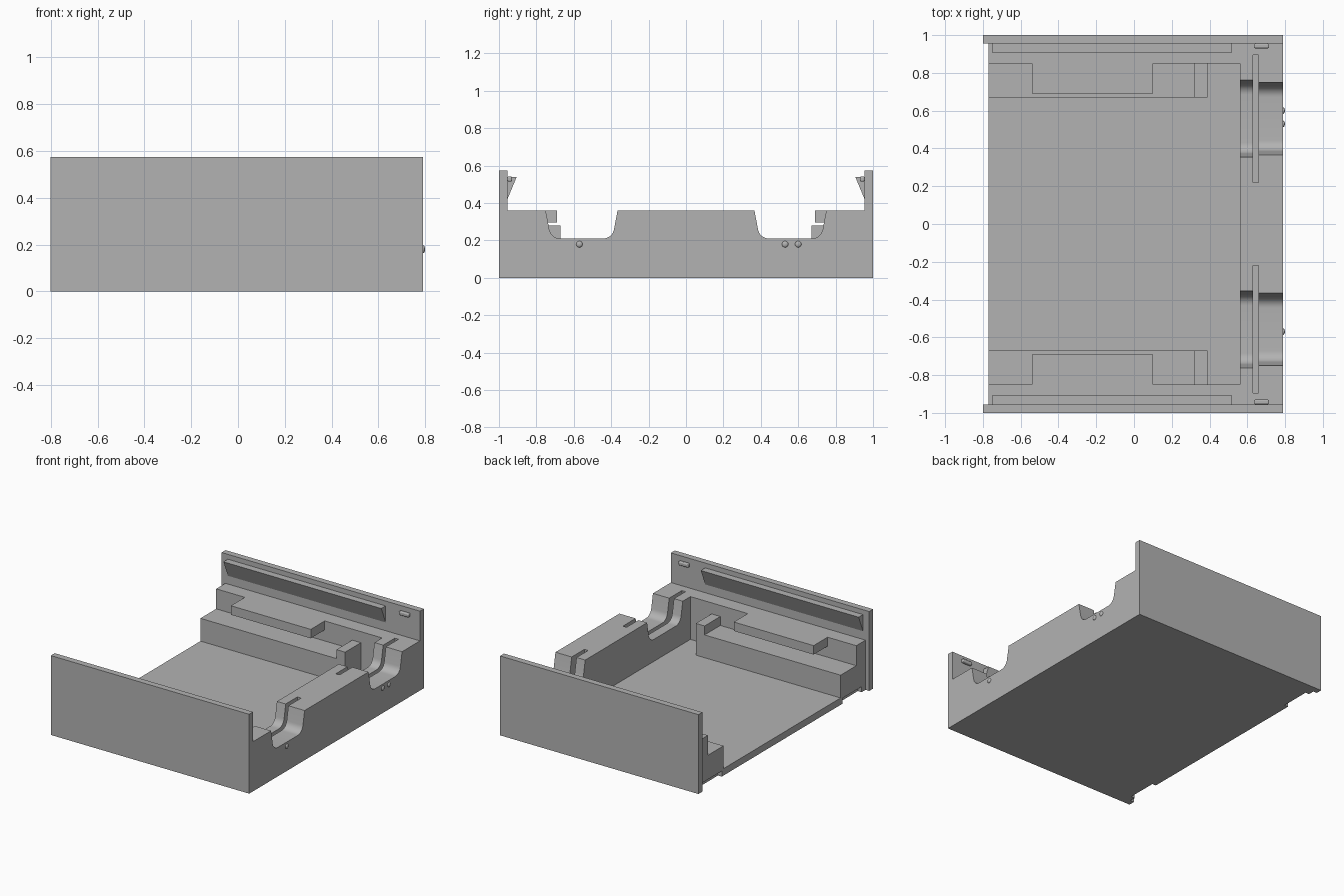
import bpy, bmesh, math
from mathutils import Vector

cube = bpy.data.objects.get("Cube")
if cube:
    bpy.data.objects.remove(cube, do_unlink=True)

grey = bpy.data.materials.new("plain grey")
grey.use_nodes = True
grey.diffuse_color = (0.45, 0.45, 0.45, 1)
grey.node_tree.nodes["Principled BSDF"].inputs["Base Color"].default_value = (0.45, 0.45, 0.45, 1)


def finish(name, bm):
    bmesh.ops.recalc_face_normals(bm, faces=bm.faces)
    mesh = bpy.data.meshes.new(name)
    bm.to_mesh(mesh)
    bm.free()
    mesh.materials.append(grey)
    obj = bpy.data.objects.new(name, mesh)
    bpy.context.collection.objects.link(obj)
    return obj


def prism(name, outline, x0, x1):
    """Extrude a y-z outline along x."""
    bm = bmesh.new()
    face = bm.faces.new([bm.verts.new((x0, y, z)) for y, z in outline])
    ext = bmesh.ops.extrude_face_region(bm, geom=[face])
    verts = [g for g in ext["geom"] if isinstance(g, bmesh.types.BMVert)]
    bmesh.ops.translate(bm, verts=verts, vec=(x1 - x0, 0, 0))
    return finish(name, bm)


def box(name, x, y, z):
    ya, yb = sorted(y)
    return prism(name, [(ya, z[0]), (yb, z[0]), (yb, z[1]), (ya, z[1])], *x)


def ball(name, centre, scale):
    bm = bmesh.new()
    bmesh.ops.create_uvsphere(bm, u_segments=20, v_segments=12, radius=1)
    for v in bm.verts:
        v.co = Vector(centre) + v.co * scale
    return finish(name, bm)


def cut(target, cutter):
    """Subtract the cutter, then remove it."""
    cutter.hide_render = True
    mod = target.modifiers.new("cut", "BOOLEAN")
    mod.operation, mod.solver, mod.object = "DIFFERENCE", "EXACT", cutter
    bpy.context.view_layer.objects.active = target
    bpy.ops.object.modifier_apply(modifier=mod.name)
    bpy.data.objects.remove(cutter, do_unlink=True)


def smooth(obj):
    bpy.ops.object.select_all(action="DESELECT")
    obj.select_set(True)
    bpy.context.view_layer.objects.active = obj
    bpy.ops.object.shade_smooth_by_angle(angle=math.radians(30))


def trough(side, grow):
    """Outline of a tapered trough with rounded lower corners."""
    mid, half, r = 0.558, 0.174 + grow, 0.06
    right = [(half - r + r * math.sin(a), 0.27 - r * math.cos(a))
             for a in [math.radians(80) * i / 8 for i in range(9)]]
    right.append((half + 0.018, 0.36))
    right.append((half + 0.018, 0.45))
    pts = right + [(-y, z) for y, z in reversed(right)]
    return [(side * (mid + y), z) for y, z in pts]


# Floor and the raised block along the right edge
box("floor", (-0.77, 0.56), (-0.67, 0.67), (0, 0.05))
block = box("side_block", (0.56, 0.79), (-0.955, 0.955), (0, 0.36))
for s in (1, -1):
    cut(block, prism("outer_trough", trough(s, 0), 0.645, 0.85))
    cut(block, prism("inner_trough", trough(s, 0.012), 0.5, 0.645))
    cut(block, box("slot", (0.63, 0.66), (s * 0.22, s * 0.895), (0.16, 0.5)))
smooth(block)

# Matching parts at both ends
for s, end in ((1, "back"), (-1, "front")):
    box(end + "_wall", (-0.8, 0.79), (s * 0.955, s), (0, 0.575))
    ledge = box(end + "_high_ledge", (-0.77, 0.56), (s * 0.85, s * 0.955), (0, 0.36))
    step = box(end + "_low_ledge", (-0.77, 0.39), (s * 0.67, s * 0.85), (0, 0.215))
    box(end + "_floor_strip", (0.39, 0.56), (s * 0.67, s * 0.85), (0, 0.05))
    for part in (ledge, step):
        cut(part, box("notch", (-0.9, -0.74), (s * 0.69, s * 0.91), (-0.1, 0.04)))
    box(end + "_tab", (-0.54, 0.10), (s * 0.69, s * 0.85), (0.295, 0.36))
    box(end + "_stop", (0.32, 0.39), (s * 0.67, s * 0.85), (0.215, 0.28))
    prism(end + "_catch", [(s * 0.955, 0.42), (s * 0.905, 0.54), (s * 0.955, 0.54)], -0.75, 0.515)
    # Rounded peg on the wall
    peg = box(end + "_peg", (0.635, 0.715), (s * 0.93, s * 0.955), (0.515, 0.543))
    bevel = peg.modifiers.new("round", "BEVEL")
    bevel.width, bevel.segments = 0.008, 3

# Small studs on the right face
for i, y in enumerate((-0.57, 0.53, 0.60)):
    smooth(ball("stud_%d" % (i + 1), (0.79, y, 0.18), Vector((0.009, 0.017, 0.017))))
